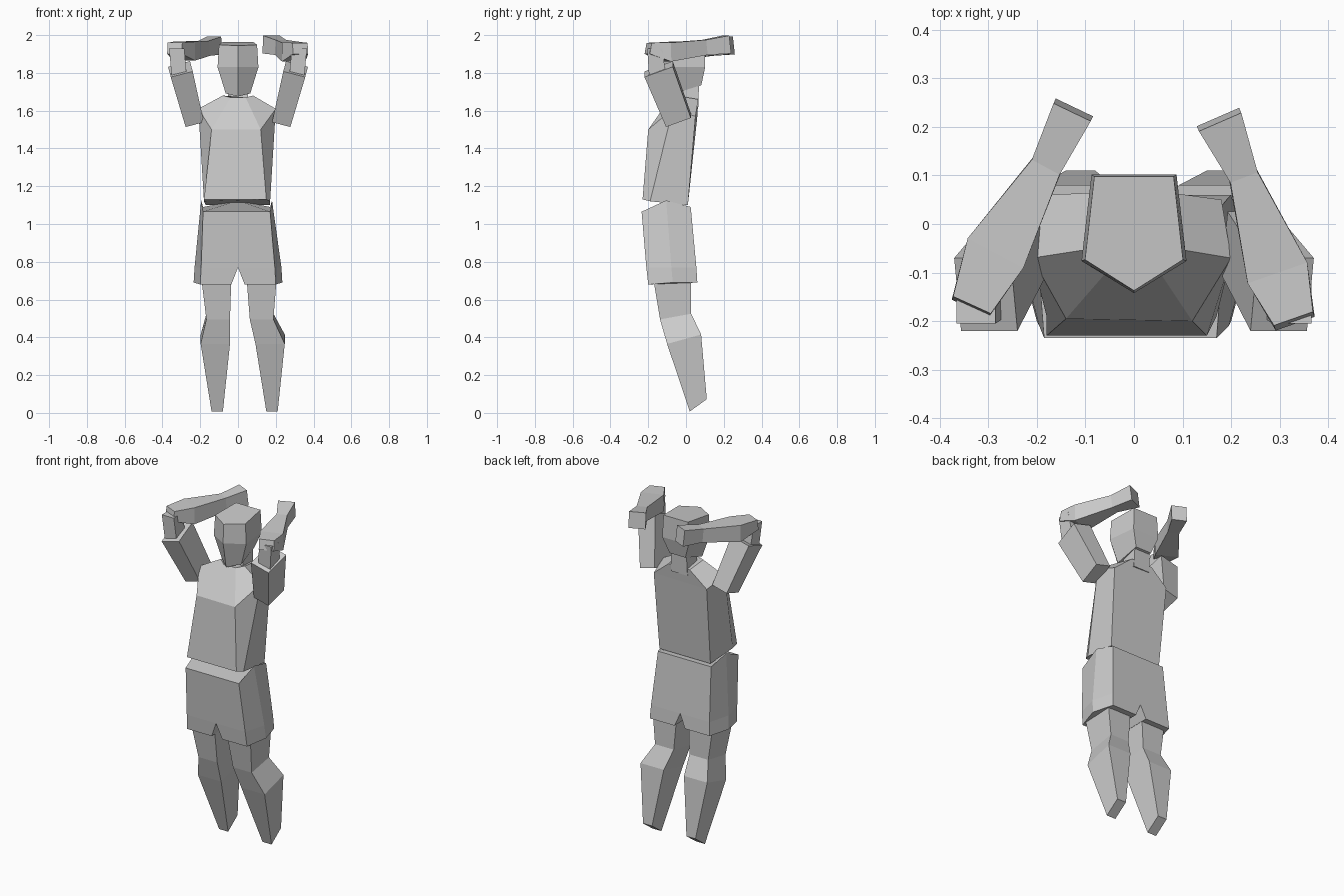
import bpy, bmesh
from mathutils import Vector

cube = bpy.data.objects.get("Cube")
if cube:
    bpy.data.objects.remove(cube)

grey = bpy.data.materials.new("plain_grey")
grey.use_nodes = True
grey.diffuse_color = (0.6, 0.6, 0.6, 1)
grey.node_tree.nodes["Principled BSDF"].inputs["Base Color"].default_value = (0.6, 0.6, 0.6, 1)


def loft(name, rings):
    """Flat-shaded skin through rings of equal point count, capped at both ends."""
    bm = bmesh.new()
    loops = [[bm.verts.new(p) for p in ring] for ring in rings]
    n = len(loops[0])
    for low, high in zip(loops, loops[1:]):
        for i in range(n):
            j = (i + 1) % n
            bm.faces.new((low[i], low[j], high[j], high[i]))
    for cap in (loops[0], loops[-1]):
        bm.faces.new(cap)
    bmesh.ops.recalc_face_normals(bm, faces=bm.faces)
    mesh = bpy.data.meshes.new(name)
    bm.to_mesh(mesh)
    bm.free()
    mesh.materials.append(grey)
    obj = bpy.data.objects.new(name, mesh)
    bpy.context.collection.objects.link(obj)
    return obj


def slab(x, y, z, w, d, tilt=0):
    """Level rectangle of width w and depth d; tilt lifts its back edge."""
    return [(x + a * w / 2, y + b * d / 2, z + b * tilt / 2)
            for a, b in ((-1, -1), (1, -1), (1, 1), (-1, 1))]


def limb(name, path, up):
    """Box limb along (x, y, z, width, height) stations."""
    pts = [Vector(p[:3]) for p in path]
    rings = []
    for i, (c, p) in enumerate(zip(pts, path)):
        along = pts[min(i + 1, len(pts) - 1)] - pts[max(i - 1, 0)]
        side = along.cross(Vector(up)).normalized()
        rise = side.cross(along).normalized()
        rings.append([c + side * a * p[3] / 2 + rise * b * p[4] / 2
                      for a, b in ((-1, -1), (1, -1), (1, 1), (-1, 1))])
    return loft(name, rings)


def head_ring(z, scale, tilt):
    """Five-sided head section with a ridge down the face."""
    outline = ((0, -.14), (.105, -.075), (.085, .1), (-.085, .1), (-.105, -.075))
    return [(x * scale, y * (scale + 1) / 2, z + y * tilt) for x, y in outline]


# Head and neck
loft("head", [head_ring(1.71, .62, .25), head_ring(1.83, 1.03, 0), head_ring(1.955, .96, .08)])
loft("neck", [slab(0, .015, 1.62, .11, .1), slab(0, .025, 1.78, .1, .09)])

# Torso: hem, chest and shoulder line, then collar
loft("torso", [
    [(-.18, -.23, 1.13), (.15, -.23, 1.13), (.17, -.19, 1.12),
     (.17, .01, 1.1), (-.17, .01, 1.1), (-.18, -.19, 1.12)],
    [(-.14, -.195, 1.5), (.12, -.2, 1.5), (.2, -.07, 1.61),
     (.18, .05, 1.57), (-.18, .06, 1.57), (-.21, -.07, 1.61)],
    [(-.04, -.08, 1.67), (.04, -.08, 1.67), (.08, -.05, 1.68),
     (.07, .065, 1.66), (-.07, .065, 1.66), (-.08, -.05, 1.68)]])


def shorts_ring(s, inner, outer, bulge, front, back, z, peak, drop):
    """Six-sided half of the shorts; peak raises its middle, drop lowers its front."""
    mid = (front + back) / 2
    return [(s * inner, front, z - drop), (s * outer, front, z - drop),
            (s * (outer + bulge), mid, z + peak), (s * outer, back, z),
            (s * inner, back, z), (s * inner, mid, z + peak)]


for s, label in ((1, "left"), (-1, "right")):
    # Shorts: waist, crotch and hem
    wide = .17 if s > 0 else .185
    loft(label + "_shorts", [
        shorts_ring(s, .035, .2, .035, -.2, .06, .69, 0, .01),
        shorts_ring(s, 0, .195, .035, -.21, .055, .77, 0, 0),
        shorts_ring(s, 0, wide, .01, -.235, .025, 1.09, .035, .025)])

    # Leg: thigh, knee, calf and pointed foot
    out = .02 if s > 0 else 0
    loft(label + "_leg", [
        slab(s * (.11 + out * 3.5), .065, .04, .06, .09, .065),
        slab(s * (.12 + out * 2.5), -.01, .39, .155, .18, .05),
        slab(s * (.105 + out), -.055, .51, .125, .165, .03),
        slab(s * (.115 + out / 2), -.075, .72, .16, .2)])

    # Upper arm, from armpit to elbow
    limb(label + "_upper_arm", [(s * .235, -.04, 1.55, .1, .14),
                                (s * .305, -.145, 1.82, .12, .16)], (0, -1, 0))
    # Elbow block
    loft(label + "_elbow", [slab(s * .31, -.15, 1.77, .08, .09),
                            slab(s * .325, -.165, 1.93, .08, .08)])

# Forearms reaching back past the head, hands at the ends
limb("right_forearm", [(-.335, -.17, 1.93, .085, .06), (-.285, -.06, 1.915, .13, .1),
                       (-.18, .12, 1.93, .065, .08), (-.125, .235, 1.945, .085, .095)], (0, 0, 1))
limb("left_forearm", [(.33, -.2, 1.93, .085, .06), (.295, -.1, 1.91, .13, .1),
                      (.225, .1, 1.935, .06, .08), (.175, .215, 1.95, .095, .095)], (0, 0, 1))
